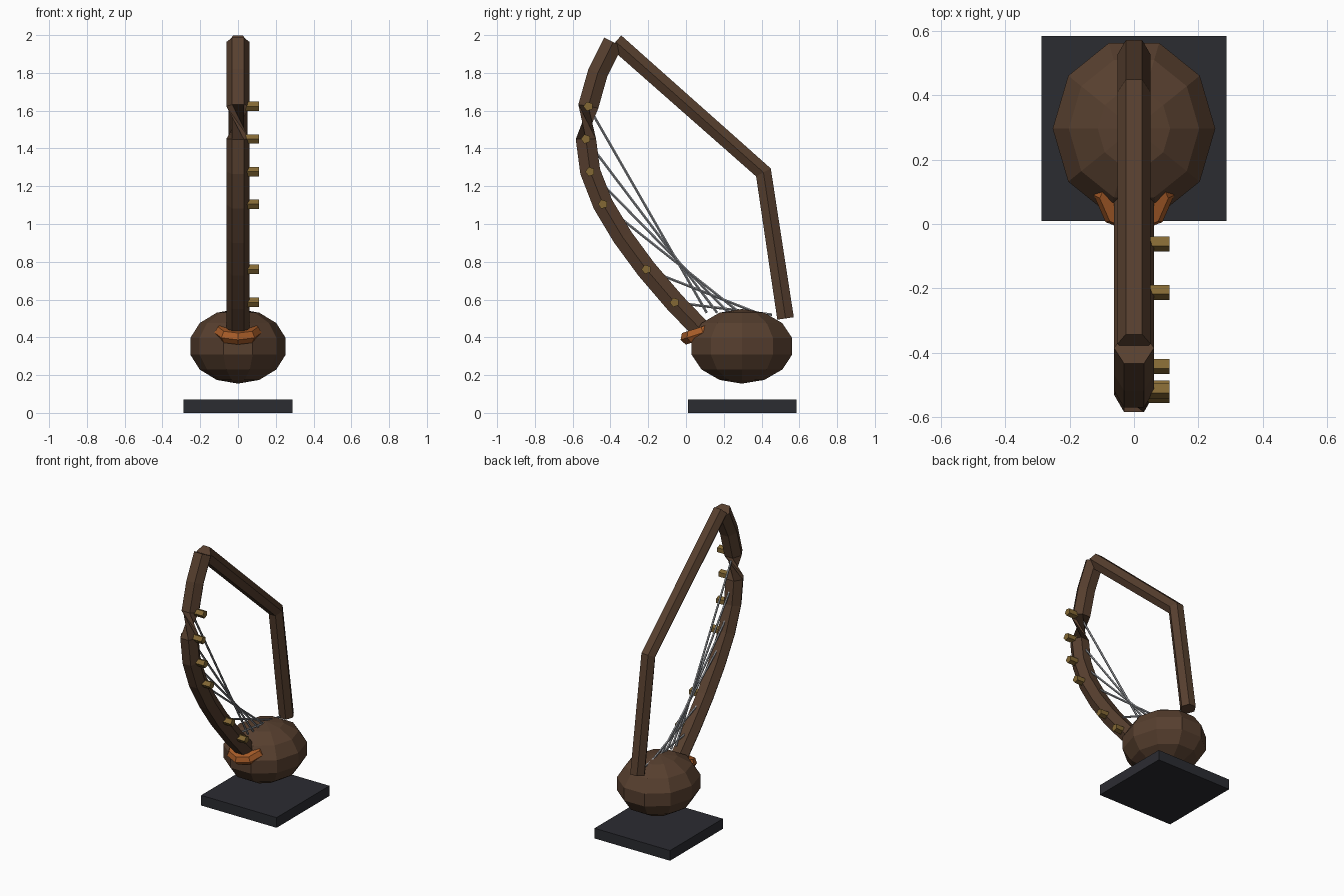
import bpy, bmesh, math
from mathutils import Vector, Matrix

if "Cube" in bpy.data.objects:
    bpy.data.objects.remove(bpy.data.objects["Cube"])


def material(name, rgb):
    m = bpy.data.materials.new(name)
    m.diffuse_color = (*rgb, 1)
    m.use_nodes = True
    m.node_tree.nodes["Principled BSDF"].inputs["Base Color"].default_value = m.diffuse_color
    return m


WOOD = material("dark_wood", (0.095, 0.05, 0.028))
BLACK = material("black_stone", (0.024, 0.025, 0.031))
ORANGE = material("orange_wood", (0.40, 0.11, 0.022))
BRASS = material("brass", (0.23, 0.14, 0.035))
STEEL = material("string_steel", (0.30, 0.31, 0.33))


def finish(name, bm, mat):
    bmesh.ops.recalc_face_normals(bm, faces=bm.faces)
    me = bpy.data.meshes.new(name)
    bm.to_mesh(me)
    bm.free()
    me.materials.append(mat)
    ob = bpy.data.objects.new(name, me)
    bpy.context.collection.objects.link(ob)
    return ob


def tube(name, pts, r, sides, mat):
    """Faceted tube; the side vector turns over where the path passes vertical."""
    pts = [Vector(p) for p in pts]
    bm = bmesh.new()
    rings = []
    for i, p in enumerate(pts):
        t = (pts[min(i + 1, len(pts) - 1)] - pts[max(i - 1, 0)])
        if 0 < i < len(pts) - 1:
            t = (pts[i + 1] - p).normalized() + (p - pts[i - 1]).normalized()
        t.normalize()
        side = t.cross(Vector((0, 0, 1))).normalized()
        up = side.cross(t)
        angs = [2 * math.pi * k / sides for k in range(sides)]
        rings.append([bm.verts.new(p + r * (math.cos(a) * side + math.sin(a) * up)) for a in angs])
    for a, b in zip(rings, rings[1:]):
        for k in range(sides):
            j = (k + 1) % sides
            bm.faces.new((a[k], a[j], b[j], b[k]))
    bm.faces.new(rings[0][::-1])
    bm.faces.new(rings[-1])
    return finish(name, bm, mat)


# Base slab
bm = bmesh.new()
bmesh.ops.create_cube(bm, size=1, matrix=Matrix.Translation((0, 0.297, 0.035)) @ Matrix.Diagonal((0.575, 0.575, 0.07, 1)))
finish("base_slab", bm, BLACK)

# Faceted gourd body
bm = bmesh.new()
bmesh.ops.create_uvsphere(bm, u_segments=10, v_segments=7, radius=1)
bmesh.ops.rotate(bm, verts=bm.verts, matrix=Matrix.Rotation(math.pi / 2, 3, 'Z'))
bmesh.ops.scale(bm, verts=bm.verts, vec=(0.259, 0.287, 0.1975))
bmesh.ops.translate(bm, verts=bm.verts, vec=(0, 0.296, 0.3525))
finish("sound_body", bm, WOOD)

# Curved neck
neck = [(0.075, 0.445), (-0.06, 0.585), (-0.21, 0.76), (-0.335, 0.93), (-0.44, 1.105),
        (-0.507, 1.277), (-0.53, 1.45), (-0.517, 1.623), (-0.467, 1.80), (-0.385, 1.963)]
neck = [(0, y, z) for y, z in neck]
tube("curved_neck", neck, 0.062, 6, WOOD)

# Top arm and rear post
tube("arm_and_post", [(0, -0.372, 1.965), (0, 0.41, 1.273), (0, 0.527, 0.50)], 0.051, 6, WOOD)

# Collar ring at the foot of the neck
bpy.ops.mesh.primitive_torus_add(major_segments=8, minor_segments=6, major_radius=0.088,
                                 minor_radius=0.037, location=(0, 0.09, 0.425),
                                 rotation=(math.radians(18), 0, 0))
collar = bpy.context.object
collar.name = "neck_collar"
collar.data.materials.append(ORANGE)

# Tuning pegs and strings
ends = [(0.455, 0.52), (0.40, 0.52), (0.285, 0.53), (0.225, 0.53), (0.165, 0.53), (0.11, 0.53)]
for n, (i, (y, z)) in enumerate(zip((1, 2, 4, 5, 6, 7), ends), 1):
    p = Vector(neck[i])
    tube(f"tuning_peg_{n}", [p + Vector((0.03, 0, 0)), p + Vector((0.11, 0, 0))], 0.026, 5, BRASS)
    tube(f"string_{n}", [p, (0, y, z)], 0.007, 5, STEEL)
